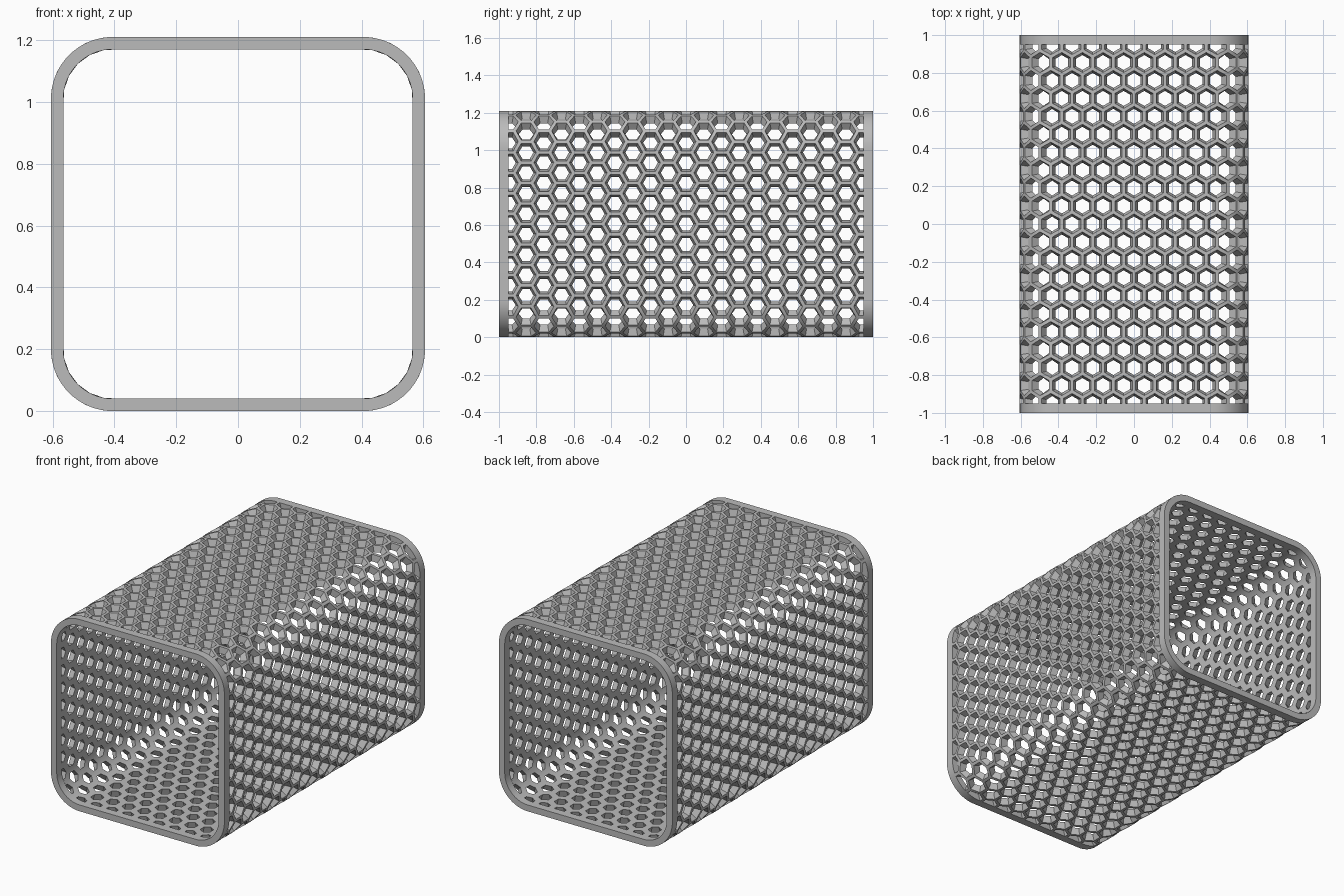
import bpy, bmesh
from math import sin, cos, pi, floor, radians, sqrt

cube = bpy.data.objects.get("Cube")
if cube:
    bpy.data.objects.remove(cube, do_unlink=True)

# Main sizes
FLAT = 0.405               # half of each straight side
RADIUS = 0.18              # corner radius at mid wall
HALF_WALL = 0.02
ARC = RADIUS * pi / 2
QUARTER = 2 * FLAT + ARC   # quarter of the perimeter
PITCH = QUARTER / 10       # ten cells per quarter
ROW = 0.095                # row spacing along the length
ROWS = 10
LATTICE_END = 0.95
END = 1.0
HEIGHT = 1.21

gray = bpy.data.materials.new("Light Gray")
gray.use_nodes = True
color = (0.5, 0.5, 0.5, 1)
gray.diffuse_color = color
gray.node_tree.nodes["Principled BSDF"].inputs["Base Color"].default_value = color


def wrap(u, y, offset):
    """Bend a flat point around the rounded square tube."""
    q = floor(u / QUARTER + 0.5)
    s = u - q * QUARTER
    r = RADIUS + offset
    if abs(s) <= FLAT:
        x, z = s, FLAT + r
    else:
        a = (abs(s) - FLAT) / RADIUS
        x = (FLAT + r * sin(a)) * (1 if s > 0 else -1)
        z = FLAT + r * cos(a)
    for _ in range(q % 4):
        x, z = z, -x
    return x, y, z + HEIGHT / 2


def finish(bm, name):
    mesh = bpy.data.meshes.new(name)
    bm.to_mesh(mesh)
    bm.free()
    mesh.materials.append(gray)
    obj = bpy.data.objects.new(name, mesh)
    bpy.context.collection.objects.link(obj)
    bpy.ops.object.select_all(action='DESELECT')
    obj.select_set(True)
    bpy.context.view_layer.objects.active = obj
    bpy.ops.object.shade_smooth_by_angle(angle=radians(30))
    return obj


def bridge(bm, a, b):
    n = len(a)
    for j in range(n):
        k = (j + 1) % n
        bm.faces.new((a[j], a[k], b[k], b[j]))


def honeycomb():
    """Hexagon lattice with holes that narrow inward."""
    bm = bmesh.new()
    stretch = ROW / (PITCH * sqrt(3) / 2)
    # cell edge outside, hole outside, hole inside, cell edge inside
    rings = ((PITCH, HALF_WALL), (0.092, HALF_WALL),
             (0.068, -HALF_WALL), (PITCH, -HALF_WALL))
    for k in range(-ROWS, ROWS + 1):
        for i in range(40):
            u = (i + 0.5 * (k % 2)) * PITCH
            loops = []
            for width, offset in rings:
                r = width / sqrt(3)
                angles = [pi / 6 + j * pi / 3 for j in range(6)]
                loops.append([bm.verts.new((u + r * cos(a),
                                            k * ROW + r * sin(a) * stretch,
                                            offset)) for a in angles])
            for a, b in zip(loops, loops[1:]):
                bridge(bm, a, b)
    # Trim the outermost rows where the end rims begin
    for side in (-1, 1):
        bmesh.ops.bisect_plane(bm, geom=bm.verts[:] + bm.edges[:] + bm.faces[:],
                               dist=1e-5, plane_co=(0, side * LATTICE_END, 0),
                               plane_no=(0, side, 0), clear_outer=True)
    for v in bm.verts:
        v.co = wrap(*v.co)
    bmesh.ops.remove_doubles(bm, verts=bm.verts[:], dist=1e-4)
    return finish(bm, "honeycomb_wall")


def rim(name, y0, y1):
    """Solid rounded square band."""
    bm = bmesh.new()
    steps = 16
    path = [q * QUARTER + FLAT + ARC * t / steps
            for q in range(4) for t in range(steps + 1)]
    section = ((y0, HALF_WALL), (y1, HALF_WALL),
               (y1, -HALF_WALL), (y0, -HALF_WALL))
    loops = [[bm.verts.new(wrap(u, y, o)) for u in path] for y, o in section]
    for a, b in zip(loops, loops[1:] + loops[:1]):
        bridge(bm, a, b)
    bmesh.ops.recalc_face_normals(bm, faces=bm.faces[:])
    return finish(bm, name)


honeycomb()
rim("front_rim", -END, -LATTICE_END)
rim("back_rim", LATTICE_END, END)
